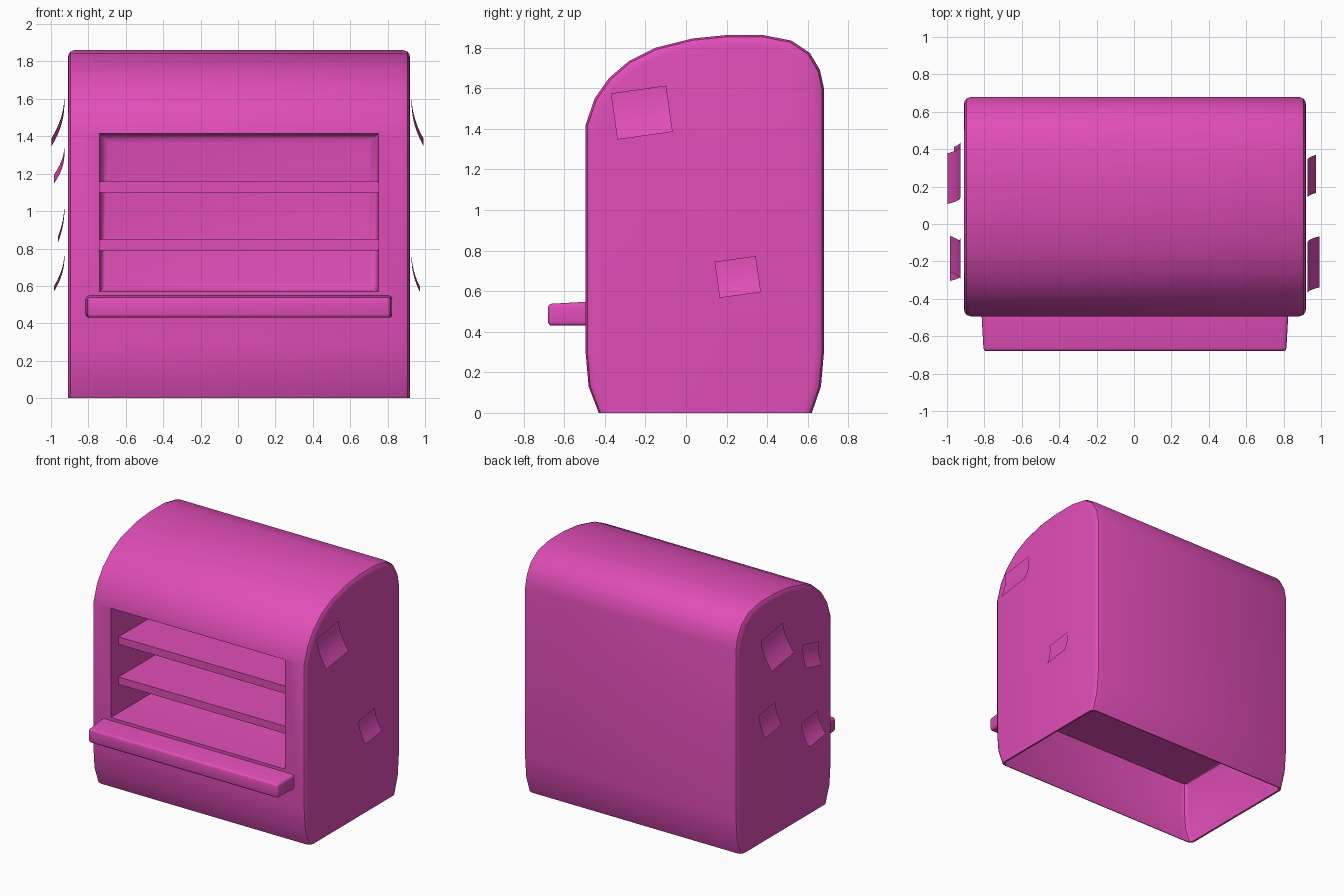
import bpy, bmesh, math
from mathutils import Vector

if "Cube" in bpy.data.objects:
    bpy.data.objects.remove(bpy.data.objects["Cube"])

pink = bpy.data.materials.new("pink")
pink.use_nodes = True
PINK = (0.75, 0.075, 0.48, 1)
pink.diffuse_color = PINK
pink.node_tree.nodes["Principled BSDF"].inputs["Base Color"].default_value = PINK


def finish(name, bm, recalc=True):
    if recalc:
        bmesh.ops.recalc_face_normals(bm, faces=bm.faces)
    me = bpy.data.meshes.new(name)
    bm.to_mesh(me)
    bm.free()
    me.materials.append(pink)
    ob = bpy.data.objects.new(name, me)
    bpy.context.collection.objects.link(ob)
    return ob


def smooth(ob, angle=35):
    bpy.ops.object.select_all(action="DESELECT")
    ob.select_set(True)
    bpy.context.view_layer.objects.active = ob
    bpy.ops.object.shade_smooth_by_angle(angle=math.radians(angle))


def rounded_extrusion(name, profile, half, mid_x=0.005):
    """Side profile swept along x, with softened ends that keep z = 0 flat."""
    bm = bmesh.new()
    ends = [(half, 0.045), (half - 0.004, 0.024), (half - 0.014, 0.009), (half - 0.04, 0)]
    stations = [(-x, d) for x, d in ends] + [(x, d) for x, d in reversed(ends)]
    rings = []
    for x, d in stations:
        sy, sz = 1 - d / 0.585, 1 - d / 1.86
        rings.append([bm.verts.new((mid_x + x, 0.09 + (y - 0.09) * sy, z * sz))
                      for y, z in profile])
    n = len(profile)
    for a, b in zip(rings, rings[1:]):
        for i in range(n):
            j = (i + 1) % n
            bm.faces.new((a[i], a[j], b[j], b[i]))
    bm.faces.new(rings[0])
    bm.faces.new(rings[-1])
    return finish(name, bm)


def box(name, lo, hi, bevel=0, pick=lambda e: True, segments=3):
    lo, hi = Vector(lo), Vector(hi)
    bm = bmesh.new()
    bmesh.ops.create_cube(bm, size=1)
    for v in bm.verts:
        v.co = (lo + hi) / 2 + v.co * (hi - lo)
    if bevel:
        edges = [e for e in bm.edges if pick(e)]
        bmesh.ops.bevel(bm, geom=edges, offset=bevel, segments=segments,
                        profile=0.5, affect="EDGES")
    return finish(name, bm)


def cut(ob, cutter):
    cutter.hide_render = True
    m = ob.modifiers.new("cut", "BOOLEAN")
    m.operation, m.solver, m.object = "DIFFERENCE", "EXACT", cutter
    bpy.context.view_layer.objects.active = ob
    bpy.ops.object.modifier_apply(modifier=m.name)
    bpy.data.objects.remove(cutter)


# Cabinet body with a domed top
body = rounded_extrusion("cabinet_body", [
    (-0.43, 0), (-0.48, 0.13), (-0.495, 0.3), (-0.495, 1.42), (-0.45, 1.55),
    (-0.38, 1.65), (-0.28, 1.735), (-0.15, 1.8), (0.03, 1.845), (0.2, 1.862),
    (0.38, 1.862), (0.52, 1.835), (0.61, 1.775), (0.66, 1.69), (0.68, 1.6),
    (0.68, 0.3), (0.665, 0.13), (0.62, 0)], 0.915)

# Hollow underside
cut(body, rounded_extrusion("underside_cutter", [
    (-0.417, -0.02), (-0.468, 0.13), (-0.483, 0.3), (-0.483, 0.52),
    (0.668, 0.52), (0.668, 0.3), (0.653, 0.13), (0.607, -0.02)], 0.9))

# Display recess, rounded at its back edges
cut(body, box("recess_cutter", (-0.74, -0.7, 0.57), (0.75, 0.45, 1.415), 0.05,
              lambda e: all(v.co.y > 0 for v in e.verts)))
smooth(body)

# Shelves inside the recess
for name, z in (("upper_shelf", 1.1), ("lower_shelf", 0.79)):
    box(name, (-0.745, -0.4, z), (0.755, 0.455, z + 0.058))

# Counter ledge below the opening
ledge = box("counter_ledge", (-0.815, -0.68, 0.43), (0.825, -0.485, 0.548), 0.018,
            lambda e: any(v.co.y < -0.6 for v in e.verts))
for v in ledge.data.vertices:
    if v.co.y < -0.6:
        v.co.x *= 0.988
        v.co.z -= 0.01 if v.co.z > 0.5 else 0
smooth(ledge)


def paper_note(name, side, y, z, width, height, roll, lean):
    """Thin sheet whose lower edge curls away from the cabinet side."""
    bm = bmesh.new()
    rows, t = 6, math.radians(roll)
    grid = []
    for r in range(rows + 1):
        v = r / rows
        row = []
        for u in (-0.5, 0.5):
            a, b = u * width, (0.5 - v) * height
            row.append(bm.verts.new((side * (0.928 + lean * v * v),
                                     y + a * math.cos(t) - b * math.sin(t),
                                     z + a * math.sin(t) + b * math.cos(t))))
        grid.append(row)
    for p, q in zip(grid, grid[1:]):
        quad = (p[0], q[0], q[1], p[1])
        bm.faces.new(quad if side > 0 else quad[::-1])
    smooth(finish(name, bm, False))


# Paper notes on both sides
paper_note("left_note_upper", 1, -0.218, 1.48, 0.275, 0.23, 8, 0.065)
paper_note("left_note_lower", 1, 0.255, 0.67, 0.205, 0.18, 8, 0.045)
paper_note("right_note_upper_back", -1, 0.26, 1.48, 0.275, 0.23, -9, 0.07)
paper_note("right_note_upper_front", -1, -0.18, 1.25, 0.2, 0.16, 14, 0.055)
paper_note("right_note_lower_back", -1, 0.325, 0.935, 0.205, 0.18, -9, 0.035)
paper_note("right_note_lower_front", -1, -0.19, 0.675, 0.205, 0.18, -8, 0.055)
